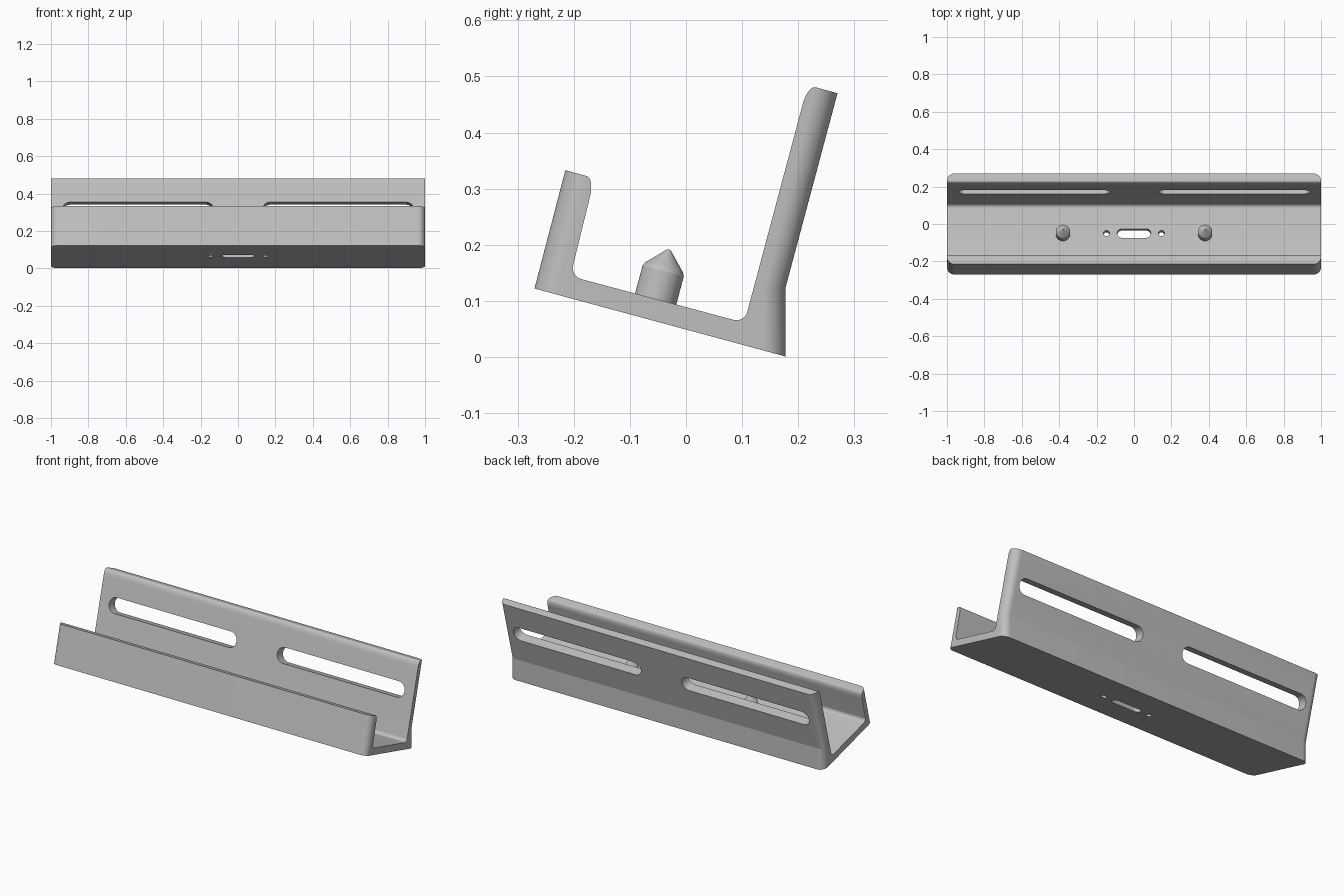
import bpy, bmesh, math
from mathutils import Matrix, Vector

cube = bpy.data.objects.get("Cube")
if cube:
    bpy.data.objects.remove(cube)

grey = bpy.data.materials.new("light_grey")
grey.use_nodes = True
colour = (0.52, 0.52, 0.52, 1)
grey.diffuse_color = colour
grey.node_tree.nodes["Principled BSDF"].inputs["Base Color"].default_value = colour

TILT = math.radians(-15)            # tilt of the floor about x
WALL = math.radians(75)             # tilt of the axis through the back wall
SMOOTH = math.radians(12)


def make_object(name, bm):
    bmesh.ops.recalc_face_normals(bm, faces=bm.faces)
    mesh = bpy.data.meshes.new(name)
    bm.to_mesh(mesh)
    bm.free()
    mesh.materials.append(grey)
    obj = bpy.data.objects.new(name, mesh)
    bpy.context.collection.objects.link(obj)
    return obj


def select_only(obj):
    bpy.ops.object.select_all(action='DESELECT')
    obj.select_set(True)
    bpy.context.view_layer.objects.active = obj


def extrude(bm, verts, offset):
    face = bm.faces.new(verts)
    result = bmesh.ops.extrude_face_region(bm, geom=[face])
    moved = [v for v in result["geom"] if isinstance(v, bmesh.types.BMVert)]
    bmesh.ops.translate(bm, verts=moved, vec=offset)


def round_edges(bm, edges, radius):
    bmesh.ops.bevel(bm, geom=edges, offset=radius, offset_type='OFFSET',
                    segments=12, profile=0.5, affect='EDGES')


def cut_slot(target, half_length, radius, centre, angle, depth=0.2):
    """Cut a round-ended slot (or a round hole) along the tilted local z."""
    bm = bmesh.new()
    n = 24
    verts = []
    for side in (1, -1):
        for i in range(n + 1):
            a = math.pi * (i / n - 0.5) + (0 if side > 0 else math.pi)
            if half_length == radius and i == n:
                continue
            x = side * (half_length - radius) + radius * math.cos(a)
            verts.append(bm.verts.new((x, radius * math.sin(a), -depth / 2)))
    extrude(bm, verts, Vector((0, 0, depth)))
    cutter = make_object("slot_cutter", bm)
    cutter.hide_render = True
    cutter.matrix_world = Matrix.Translation(centre) @ Matrix.Rotation(angle, 4, 'X')
    mod = target.modifiers.new("slot", 'BOOLEAN')
    mod.object = cutter
    mod.operation = 'DIFFERENCE'
    mod.solver = 'EXACT'
    select_only(target)
    bpy.ops.object.modifier_apply(modifier=mod.name)
    bpy.data.objects.remove(cutter)


# Channel profile (y, z): outer faces, then the inside of the channel
profile = [(-0.27, 0.122), (0.177, 0.001), (0.177, 0.122), (0.27, 0.47),
           (0.217, 0.4845), (0.104, 0.061), (-0.206, 0.144),
           (-0.163, 0.3185), (-0.215, 0.333)]
bm = bmesh.new()
extrude(bm, [bm.verts.new((-1, y, z)) for y, z in profile], Vector((2, 0, 0)))


def lengthwise(*indices):
    points = [Vector(profile[i]) for i in indices]
    return [e for e in bm.edges
            if abs(e.verts[0].co.x - e.verts[1].co.x) > 1
            and any((e.verts[0].co.yz - p).length < 0.001 for p in points)]


def end_edges(*pairs):
    def matches(e, a, b):
        ends = [v.co.yz for v in e.verts]
        return all(min((q - Vector(profile[i])).length for q in ends) < 0.001
                   for i in (a, b))
    return [e for e in bm.edges if any(matches(e, *p) for p in pairs)]


# Rounded outer ends, wall tops and inside corners
round_edges(bm, end_edges((1, 2), (2, 3), (8, 0)), 0.04)
round_edges(bm, lengthwise(4, 7), 0.034)
round_edges(bm, lengthwise(5, 6), 0.02)
channel = make_object("channel_bracket", bm)

# Long slots in the back wall and small holes in the floor
for side in (-1, 1):
    cut_slot(channel, 0.405, 0.043, (side * 0.535, 0.197, 0.306), WALL)
    cut_slot(channel, 0.016, 0.016, (side * 0.147, -0.05, 0.1025), TILT)
cut_slot(channel, 0.09, 0.025, (0, -0.05, 0.1025), TILT)
select_only(channel)
bpy.ops.object.shade_smooth_by_angle(angle=SMOOTH)

# Pointed locating pegs on the floor
for name, side in (("left_peg", 1), ("right_peg", -1)):
    bm = bmesh.new()
    rings = []
    for radius, height in ((0.038, -0.01), (0.038, 0.052), (0.034, 0.059), (0.003, 0.091)):
        ring = bmesh.ops.create_circle(bm, segments=48, radius=radius,
                                       matrix=Matrix.Translation((0, 0, height)))
        rings.append(ring["verts"])
    for low, high in zip(rings, rings[1:]):
        for i in range(48):
            j = (i + 1) % 48
            bm.faces.new((low[i], low[j], high[j], high[i]))
    bm.faces.new(rings[0])
    bm.faces.new(rings[-1])
    peg = make_object(name, bm)
    peg.matrix_world = (Matrix.Translation((side * 0.38, -0.054, 0.1035))
                        @ Matrix.Rotation(TILT, 4, 'X'))
    select_only(peg)
    bpy.ops.object.shade_smooth_by_angle(angle=SMOOTH)
